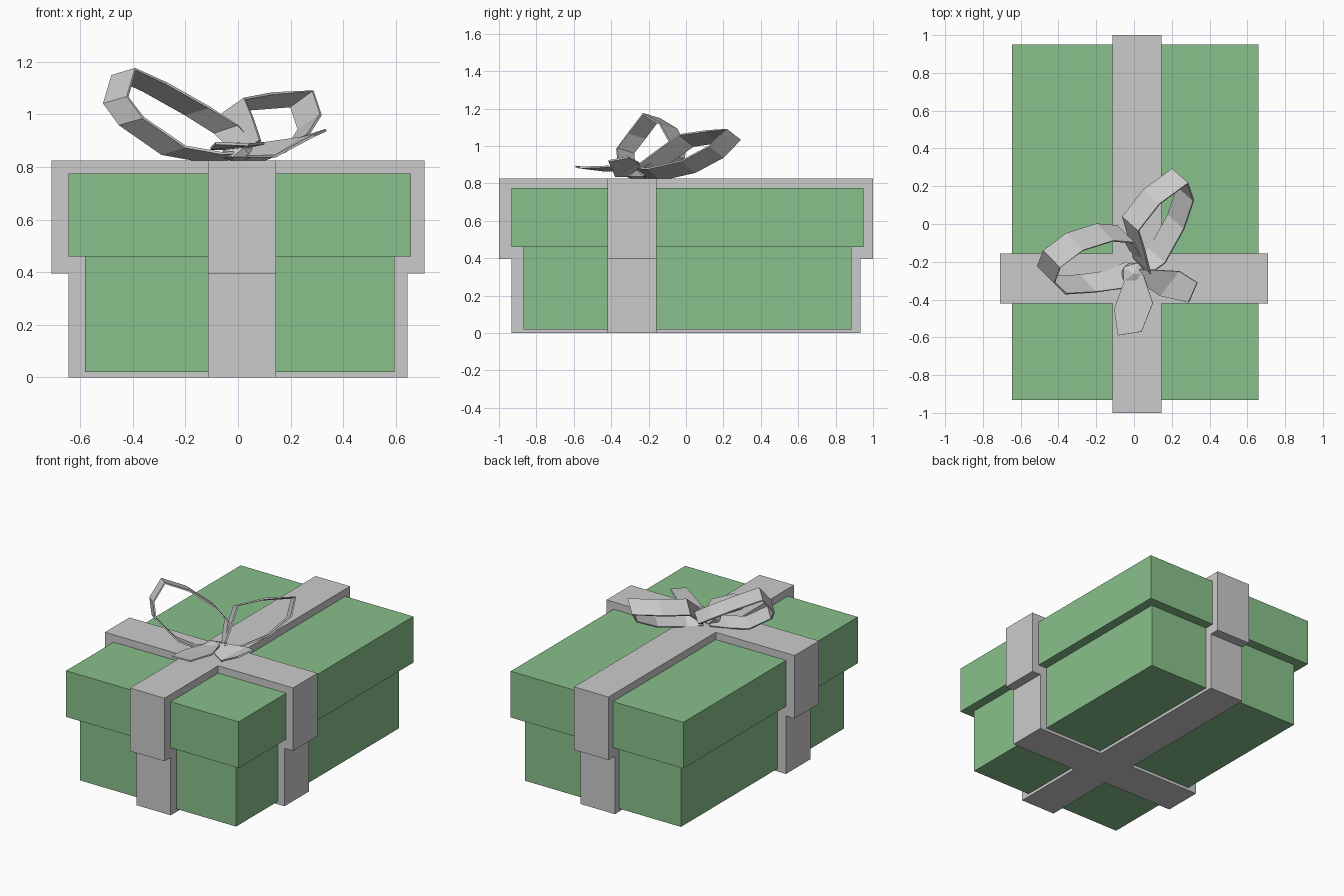
import bpy
import bmesh
from mathutils import Vector

default = bpy.data.objects.get("Cube")
if default:
    bpy.data.objects.remove(default)


def make_material(name, color):
    mat = bpy.data.materials.new(name)
    mat.use_nodes = True
    mat.diffuse_color = color
    mat.node_tree.nodes["Principled BSDF"].inputs["Base Color"].default_value = color
    return mat


green = make_material("soft green", (0.25, 0.53, 0.26, 1))
silver = make_material("silver grey", (0.6, 0.6, 0.6, 1))


def finish(name, bm, mat):
    bmesh.ops.recalc_face_normals(bm, faces=bm.faces)
    mesh = bpy.data.meshes.new(name)
    bm.to_mesh(mesh)
    bm.free()
    mesh.materials.append(mat)
    obj = bpy.data.objects.new(name, mesh)
    bpy.context.collection.objects.link(obj)
    return obj


def prism(name, outline, z0, z1, mat):
    """Extrude a flat outline from z0 up to z1."""
    bm = bmesh.new()
    base = bm.faces.new([bm.verts.new((x, y, z0)) for x, y in outline])
    ext = bmesh.ops.extrude_face_region(bm, geom=[base], use_keep_orig=True)
    top = [v for v in ext["geom"] if isinstance(v, bmesh.types.BMVert)]
    bmesh.ops.translate(bm, verts=top, vec=(0, 0, z1 - z0))
    return finish(name, bm, mat)


def box(name, x0, x1, y0, y1, z0, z1):
    prism(name, [(x0, y0), (x1, y0), (x1, y1), (x0, y1)], z0, z1, green)


def ribbon_cross(name, ex, ey, z0, z1):
    """Two ribbon bands crossing, as one plus-shaped prism."""
    x0, x1, y0, y1 = -0.115, 0.145, -0.42, -0.157
    prism(name, [(x0, -ey), (x1, -ey), (x1, y0), (ex, y0), (ex, y1), (x1, y1),
                 (x1, ey), (x0, ey), (x0, y1), (-ex, y1), (-ex, y0), (x0, y0)],
          z0, z1, silver)


def strip(name, edge_a, edge_b):
    """Thin faceted band between two edge paths."""
    bm = bmesh.new()
    a = [bm.verts.new(p) for p in edge_a]
    b = [bm.verts.new(p) for p in edge_b]
    for i in range(len(a) - 1):
        bm.faces.new((a[i], a[i + 1], b[i + 1], b[i]))
    obj = finish(name, bm, silver)
    mod = obj.modifiers.new("thickness", "SOLIDIFY")
    mod.thickness = 0.01
    mod.offset = 0


def bow_loop(name, path, width):
    strip(name, path, [Vector(p) + Vector(width) for p in path])


# Box and lid
box("box_body", -0.582, 0.595, -0.87, 0.885, 0.02, 0.47)
box("box_lid", -0.645, 0.658, -0.932, 0.95, 0.46, 0.775)

# Ribbon around the box and around the lid
ribbon_cross("lower_ribbon", 0.645, 0.932, 0, 0.4)
ribbon_cross("upper_ribbon", 0.71, 1.0, 0.395, 0.825)

# Bow loops
bow_loop("right_bow_loop",
         [(-0.04, -0.2, 0.83), (-0.15, -0.25, 0.825), (-0.29, -0.27, 0.85),
          (-0.45, -0.28, 0.96), (-0.51, -0.22, 1.04), (-0.48, -0.14, 1.145),
          (-0.36, -0.05, 1.09), (-0.2, 0, 1.0), (-0.09, -0.01, 0.93),
          (-0.02, -0.14, 0.86)],
         (0.09, -0.09, 0.027))
bow_loop("left_bow_loop",
         [(0, -0.18, 0.84), (-0.03, -0.06, 0.93), (-0.06, 0.04, 1.0),
          (0.05, 0.18, 1.02), (0.2, 0.29, 1.03), (0.23, 0.2, 0.94),
          (0.18, 0.05, 0.86), (0.08, -0.13, 0.82), (0, -0.19, 0.825)],
         (0.085, -0.075, 0.06))

# Bow tails
strip("front_bow_tail",
      [(-0.04, -0.27, 0.87), (-0.105, -0.45, 0.87), (-0.085, -0.59, 0.89)],
      [(0.05, -0.27, 0.88), (0.1, -0.42, 0.89), (0.04, -0.57, 0.885)])
strip("left_bow_tail",
      [(0.03, -0.24, 0.88), (0.24, -0.25, 0.91), (0.335, -0.31, 0.94)],
      [(0.02, -0.3, 0.84), (0.14, -0.38, 0.84), (0.29, -0.415, 0.92)])

# Faceted knot
bm = bmesh.new()
bmesh.ops.create_icosphere(bm, subdivisions=1, radius=1)
bmesh.ops.scale(bm, verts=bm.verts, vec=(0.075, 0.07, 0.04))
bmesh.ops.translate(bm, verts=bm.verts, vec=(0, -0.265, 0.855))
finish("bow_knot", bm, silver)
